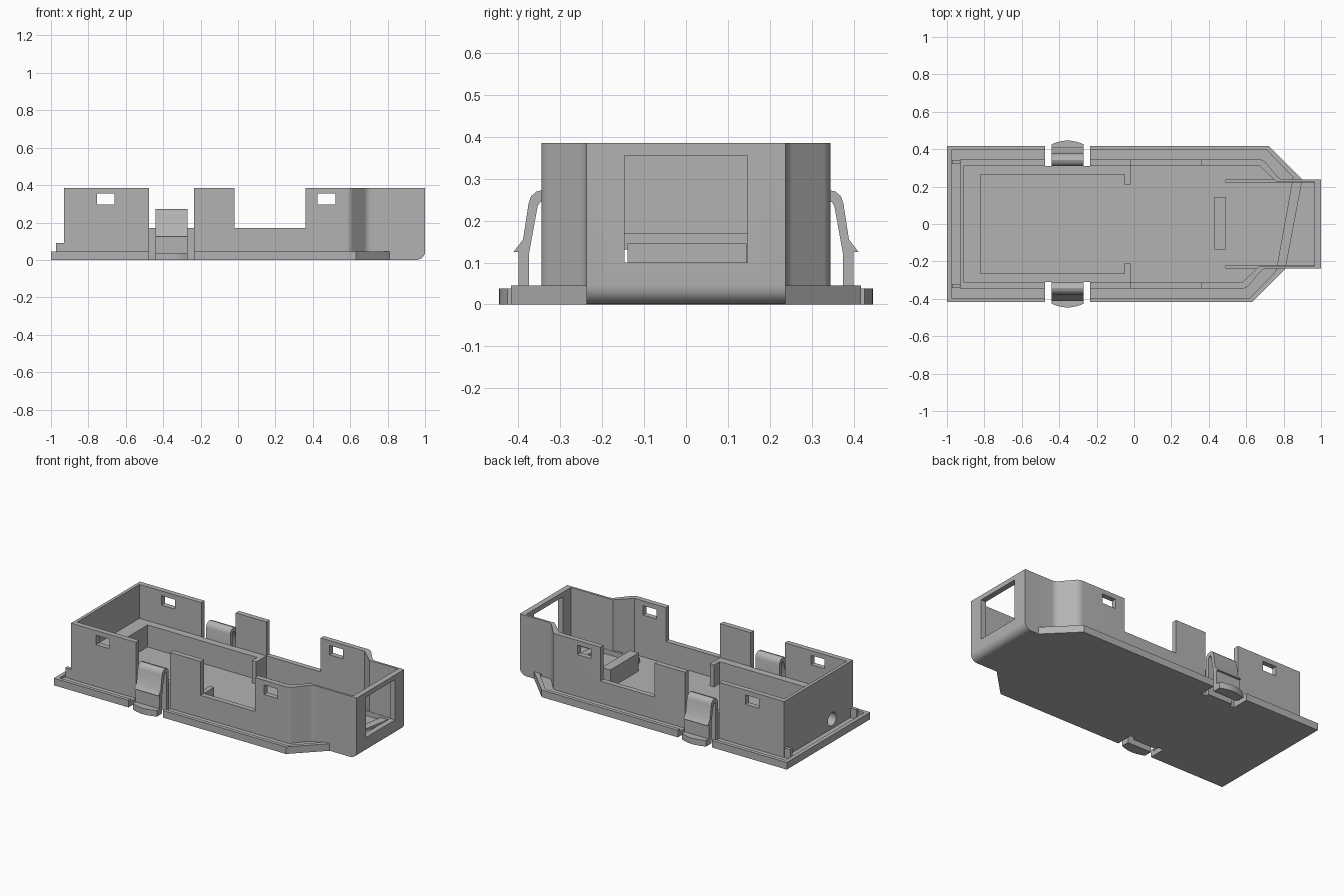
import bpy, bmesh, math

if "Cube" in bpy.data.objects:
    bpy.data.objects.remove(bpy.data.objects["Cube"], do_unlink=True)

grey = bpy.data.materials.new("plain_grey")
grey.use_nodes = True
grey.diffuse_color = (0.45, 0.45, 0.45, 1)
grey.node_tree.nodes["Principled BSDF"].inputs["Base Color"].default_value = grey.diffuse_color


def prism(name, outline, lo, hi, axis="z", fillets=()):
    """Extrude an outline; fillets are (edge rule, radius) pairs."""
    place = (lambda p, d: (p[0], p[1], d)) if axis == "z" else (lambda p, d: (d, p[0], p[1]))
    bm = bmesh.new()
    face = bm.faces.new([bm.verts.new(place(p, lo)) for p in outline])
    ext = bmesh.ops.extrude_face_region(bm, geom=[face])["geom"]
    shift = (0, 0, hi - lo) if axis == "z" else (hi - lo, 0, 0)
    bmesh.ops.translate(bm, verts=[v for v in ext if isinstance(v, bmesh.types.BMVert)], vec=shift)
    bmesh.ops.recalc_face_normals(bm, faces=bm.faces)
    for rule, radius in fillets:
        edges = [e for e in bm.edges if rule(*[v.co for v in e.verts])]
        bmesh.ops.bevel(bm, geom=edges, offset=radius, segments=6, profile=0.5, affect="EDGES")
    mesh = bpy.data.meshes.new(name)
    bm.to_mesh(mesh)
    bm.free()
    mesh.materials.append(grey)
    ob = bpy.data.objects.new(name, mesh)
    bpy.context.collection.objects.link(ob)
    return ob


def box(name, x, y, z):
    return prism(name, [(x[0], y[0]), (x[1], y[0]), (x[1], y[1]), (x[0], y[1])], *z)


def combine(target, other, operation):
    """Apply a boolean and discard the second object."""
    mod = target.modifiers.new("shape", "BOOLEAN")
    mod.operation, mod.solver, mod.object = operation, "EXACT", other
    bpy.context.view_layer.objects.active = target
    bpy.ops.object.modifier_apply(modifier=mod.name)
    bpy.data.objects.remove(other, do_unlink=True)


def cut(target, x, y, z):
    combine(target, box("cutter", x, y, z), "DIFFERENCE")


def smooth(ob):
    bpy.ops.object.select_all(action="DESELECT")
    ob.select_set(True)
    bpy.context.view_layer.objects.active = ob
    bpy.ops.object.shade_smooth_by_angle(angle=math.radians(30))


NOTCH = (-0.475, -0.235)
CLIP = (-0.44, -0.27)

# Base plate with a raised rim
base = prism("base_plate", [(-1, -0.418), (0.63, -0.418), (0.81, -0.238), (0.9, 0.238),
                            (0.72, 0.418), (-1, 0.418)], 0, 0.045)
groove = prism("cutter", [(-0.975, -0.395), (0.62, -0.395), (0.76, -0.25), (0.85, 0.25),
                          (0.71, 0.395), (-0.975, 0.395)], 0.03, 0.1)
combine(base, groove, "DIFFERENCE")

# Wall shell with the narrow end section
shell = prism("wall_shell", [(-0.93, -0.345), (0.6, -0.345), (0.69, -0.238), (1, -0.238),
                             (1, 0.238), (0.78, 0.238), (0.69, 0.345), (-0.93, 0.345)],
              0, 0.385, fillets=[
    (lambda a, b: abs(a.z - b.z) > 0.3 and 0.55 < a.x < 0.8, 0.02),
    (lambda a, b: a.x > 0.99 and b.x > 0.99 and a.z < 0.01 and b.z < 0.01, 0.045)])
cavity = prism("cutter", [(-0.91, -0.312), (0.58, -0.312), (0.67, -0.224), (0.965, -0.224),
                          (0.965, 0.224), (0.765, 0.224), (0.67, 0.312), (-0.91, 0.312)], 0.03, 0.5)
combine(shell, cavity, "DIFFERENCE")

# Low side gaps, small latch slots and the end opening
cut(shell, (-0.02, 0.36), (-0.5, 0.5), (0.17, 0.5))
for slot in ((-0.755, -0.66), (0.425, 0.52)):
    cut(shell, slot, (-0.5, 0.5), (0.295, 0.355))
cut(shell, (0.9, 1.1), (-0.147, 0.147), (0.1, 0.355))

# Raised ledge around the pocket, with inward stubs
half = [(-0.82, 0.265), (-0.05, 0.265), (-0.05, 0.21), (-0.02, 0.21), (-0.02, 0.32), (-0.92, 0.32)]
ledge = prism("pocket_ledge", half + [(x, -y) for x, y in reversed(half)], 0.02, 0.17)

# Clip notches and round cable hole
for part in (base, shell, ledge):
    for side in (-1, 1):
        cut(part, NOTCH, sorted((side * 0.31, side * 0.6)), (-0.1, 0.6))
for part in (shell, ledge):
    ring = [(-0.135 + 0.042 * math.cos(i * math.tau / 32), 0.09 + 0.042 * math.sin(i * math.tau / 32))
            for i in range(32)]
    combine(part, prism("cutter", ring, -1.1, -0.7, "x"), "DIFFERENCE")

# Cross bar, floor ribs and corner posts
bar = prism("cross_bar", [(-0.14, 0.02), (0.145, 0.02), (0.145, 0.145), (-0.14, 0.145)], 0.43, 0.49, "x")
for side, label in ((-1, "right"), (1, "left")):
    box("floor_rib_" + label, (0.49, 0.97), sorted((side * 0.222, side * 0.238)), (0.02, 0.06))
    box("corner_post_" + label, (-0.972, -0.925), sorted((side * 0.32, side * 0.343)), (0.02, 0.09))

# Spring clips: bent strip with barb, and a curved finger tab
strip = [(0.375, 0), (0.4, 0), (0.4, 0.125), (0.412, 0.125), (0.389, 0.155), (0.376, 0.24),
         (0.37, 0.258), (0.358, 0.269), (0.343, 0.273), (0.326, 0.268), (0.314, 0.256),
         (0.309, 0.24), (0.309, 0), (0.332, 0), (0.332, 0.235), (0.338, 0.245),
         (0.348, 0.245), (0.354, 0.235), (0.375, 0.12)]
mid = sum(CLIP) / 2
arc = [(mid + 0.085 * t / 6, 0.446 - 0.02 * (t / 6) ** 2) for t in range(6, -7, -1)]
tab = [(CLIP[0], 0.376), (CLIP[1], 0.376)] + arc
for side, label in ((-1, "front"), (1, "back")):
    clip = prism("spring_clip_" + label, [(y * side, z) for y, z in strip], *CLIP, "x")
    grip = prism("clip_tab_" + label, [(x, y * side) for x, y in tab], 0, 0.038)
    smooth(clip)
    smooth(grip)

for part in (base, shell, ledge):
    smooth(part)
